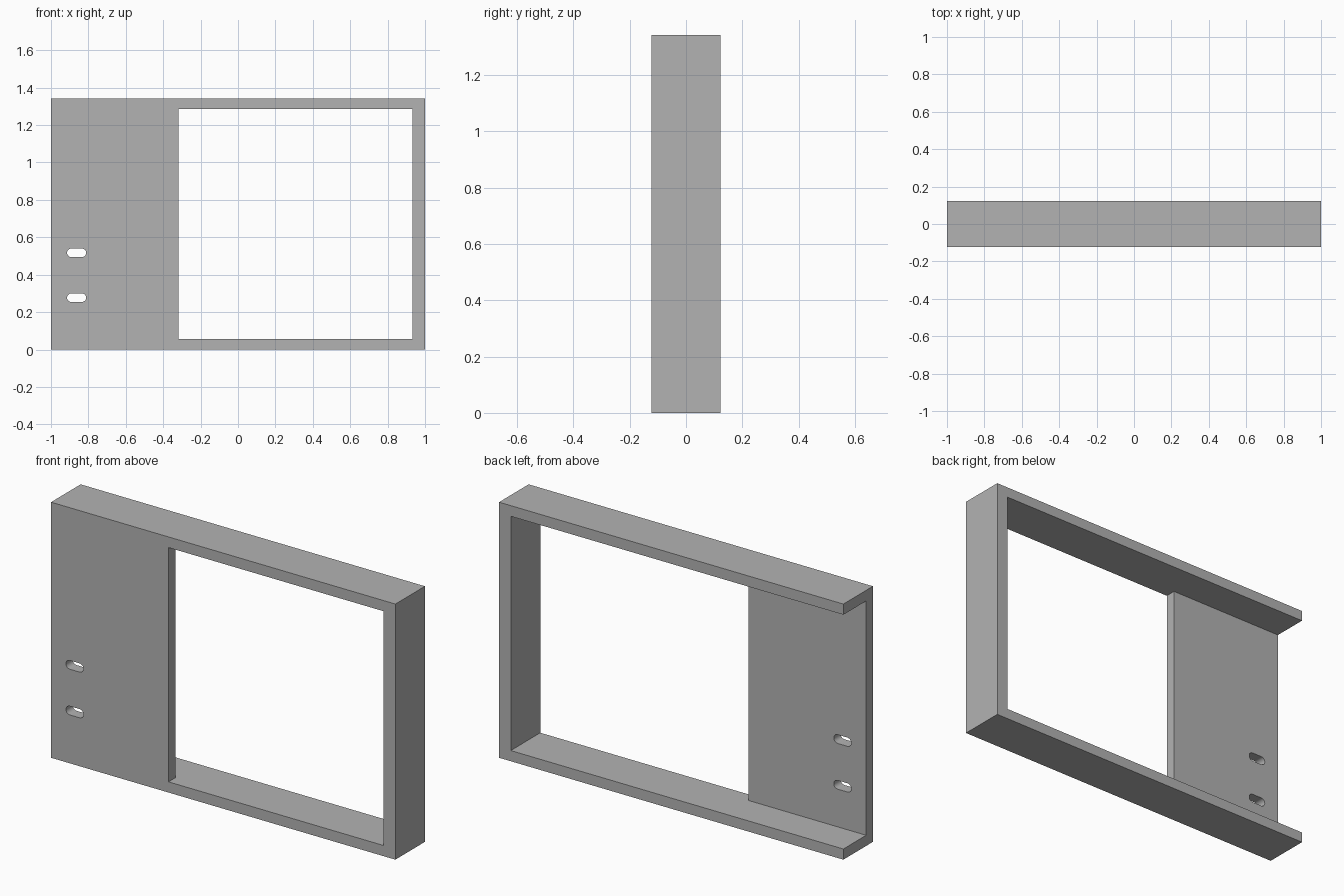
import bpy
import bmesh
from math import cos, sin, pi
from mathutils import Vector

if "Cube" in bpy.data.objects:
    bpy.data.objects.remove(bpy.data.objects["Cube"], do_unlink=True)

LENGTH, DEPTH, HEIGHT = 2.0, 0.245, 1.342
RAIL = 0.056             # top and bottom rail thickness
PLATE_BACK = -0.066      # back face of the front plate
WINDOW = (-0.318, 0.932)

grey = bpy.data.materials.new("plain grey")
grey.use_nodes = True
grey.diffuse_color = (0.45, 0.45, 0.45, 1)
grey.node_tree.nodes["Principled BSDF"].inputs["Base Color"].default_value = grey.diffuse_color


def prism(name, points, sweep):
    """Closed solid: a flat outline swept along a vector."""
    bm = bmesh.new()
    face = bm.faces.new([bm.verts.new(p) for p in points])
    swept = bmesh.ops.extrude_face_region(bm, geom=[face])["geom"]
    verts = [v for v in swept if isinstance(v, bmesh.types.BMVert)]
    bmesh.ops.translate(bm, verts=verts, vec=Vector(sweep))
    bmesh.ops.recalc_face_normals(bm, faces=bm.faces)
    mesh = bpy.data.meshes.new(name)
    bm.to_mesh(mesh)
    bm.free()
    mesh.materials.append(grey)
    obj = bpy.data.objects.new(name, mesh)
    bpy.context.collection.objects.link(obj)
    return obj


def cut(target, cutter):
    cutter.hide_render = True
    mod = target.modifiers.new(cutter.name, "BOOLEAN")
    mod.operation = "DIFFERENCE"
    mod.solver = "EXACT"
    mod.object = cutter
    bpy.context.view_layer.objects.active = target
    bpy.ops.object.modifier_apply(modifier=mod.name)
    bpy.data.objects.remove(cutter, do_unlink=True)


# Outer block of the frame
x, y = LENGTH / 2, DEPTH / 2
frame = prism("frame", [(-x, -y, 0), (x, -y, 0), (x, y, 0), (-x, y, 0)], (0, 0, HEIGHT))

# Window plus the recess behind the plate, open at the back and right end
left, right = WINDOW
hollow = [(-1.2, PLATE_BACK), (left, PLATE_BACK), (left, -0.3),
          (right, -0.3), (right, 0.3), (-1.2, 0.3)]
cut(frame, prism("hollow_cutter", [(px, py, RAIL) for px, py in hollow],
                 (0, 0, HEIGHT - 2 * RAIL)))

# Two round-ended mounting slots through the plate
radius, half_run, steps = 0.023, 0.028, 10
for cz in (0.277, 0.517):
    outline = []
    for side in (1, -1):
        for i in range(steps + 1):
            a = -pi / 2 + pi * i / steps
            outline.append((-0.863 + side * (half_run + radius * cos(a)), -0.2,
                            cz + side * radius * sin(a)))
    cut(frame, prism("slot_cutter", outline, (0, 0.18, 0)))

# Smooth slot ends, crisp corners elsewhere
bpy.ops.object.select_all(action="DESELECT")
frame.select_set(True)
bpy.context.view_layer.objects.active = frame
bpy.ops.object.shade_smooth_by_angle(angle=pi / 6)
